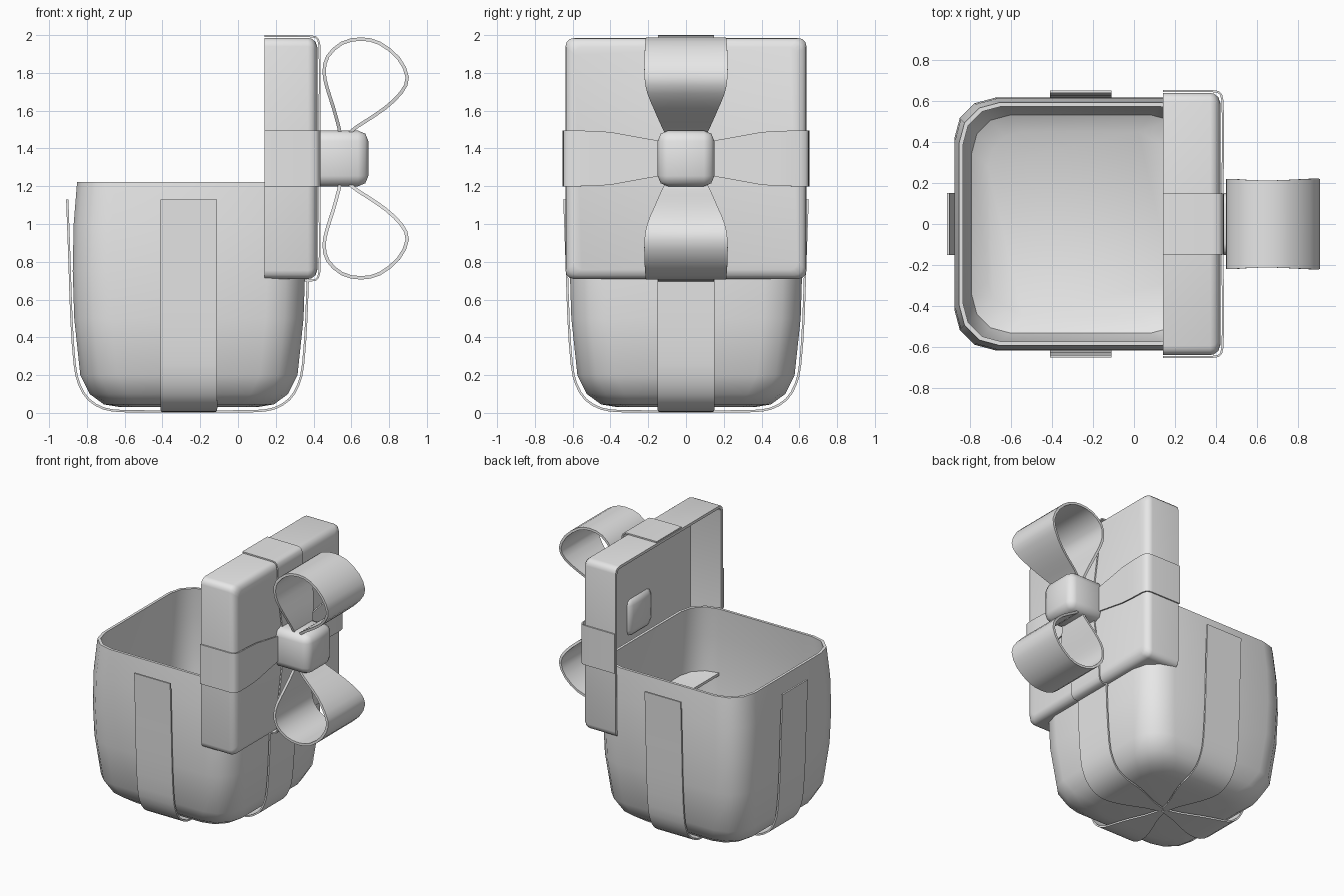
import bpy, bmesh, math
from mathutils import Vector

if "Cube" in bpy.data.objects:
    bpy.data.objects.remove(bpy.data.objects["Cube"])

CX = -0.26      # box centre in x
LZ = 1.347      # lid and bow centre in z

grey = bpy.data.materials.new("plain grey")
grey.diffuse_color = (0.8, 0.8, 0.8, 1)
grey.use_nodes = True
grey.node_tree.nodes["Principled BSDF"].inputs["Base Color"].default_value = grey.diffuse_color


def finish(name, bm, thickness=0, angle=40):
    bmesh.ops.recalc_face_normals(bm, faces=bm.faces)
    me = bpy.data.meshes.new(name)
    bm.to_mesh(me)
    bm.free()
    ob = bpy.data.objects.new(name, me)
    bpy.context.collection.objects.link(ob)
    me.materials.append(grey)
    bpy.ops.object.select_all(action='DESELECT')
    ob.select_set(True)
    bpy.context.view_layer.objects.active = ob
    if thickness:
        mod = ob.modifiers.new("thickness", 'SOLIDIFY')
        mod.thickness = thickness
        mod.offset = 0
        bpy.ops.object.modifier_apply(modifier=mod.name)
    bpy.ops.object.shade_smooth_by_angle(angle=math.radians(angle))
    return ob


def rounded_square(half, r, seg=3):
    pts = []
    for q in range(4):
        a0 = q * math.pi / 2
        c = Vector((half - r, half - r))
        c = Vector((c.x * (1 if q in (0, 3) else -1), c.y * (1 if q < 2 else -1)))
        for i in range(seg + 1):
            a = a0 + i * math.pi / 2 / seg
            pts.append((c.x + r * math.cos(a), c.y + r * math.sin(a)))
    return pts


def loft(name, rings, place):
    """Skin rounded squares given as (level, half width, corner radius)."""
    bm = bmesh.new()
    loops = [[bm.verts.new(place(u, v, lev)) for u, v in rounded_square(h, r)]
             for lev, h, r in rings]
    for a, b in zip(loops, loops[1:]):
        n = len(a)
        for i in range(n):
            bm.faces.new((a[i], a[(i + 1) % n], b[(i + 1) % n], b[i]))
    bm.faces.new(loops[0])
    bm.faces.new(loops[-1])
    return finish(name, bm)


def smooth_path(pts, n=3):
    """Catmull-Rom interpolation of (u, v, half width) points."""
    p = [Vector(q) for q in pts]
    p = [2 * p[0] - p[1]] + p + [2 * p[-1] - p[-2]]
    out = []
    for i in range(1, len(p) - 2):
        a, b, c, d = p[i - 1:i + 3]
        for k in range(n):
            t = k / n
            out.append(0.5 * (2 * b + (c - a) * t + (2 * a - 5 * b + 4 * c - d) * t * t
                              + (3 * b - a - 3 * c + d) * t ** 3))
    return out + [p[-2]]


def strip(name, path, place, thickness):
    bm = bmesh.new()
    rows = [[bm.verts.new(place(u, v, w * s)) for s in (-1, 0, 1)] for u, v, w in path]
    for a, b in zip(rows, rows[1:]):
        for i in (0, 1):
            bm.faces.new((a[i], a[i + 1], b[i + 1], b[i]))
    return finish(name, bm, thickness)


# open box: outside from the bottom up, over the rim, down to the inner floor
outer = [(0.03, 0.36, 0.16), (0.045, 0.45, 0.18), (0.10, 0.525, 0.2), (0.2, 0.575, 0.2),
         (0.5, 0.607, 0.2), (0.75, 0.615, 0.2), (1.0, 0.61, 0.2), (1.222, 0.592, 0.2)]
inner = [(1.222, 0.572, 0.185), (1.0, 0.588, 0.185), (0.75, 0.593, 0.185),
         (0.5, 0.585, 0.185), (0.2, 0.553, 0.185), (0.12, 0.53, 0.185), (0.07, 0.45, 0.17)]
loft("box", outer + inner, lambda u, v, z: (CX + u, v, z))

# opened lid standing on its side
loft("lid", [(0.395, 0.618, 0.03), (0.14, 0.618, 0.03), (0.14, 0.638, 0.045),
             (0.37, 0.638, 0.045), (0.39, 0.634, 0.045), (0.41, 0.618, 0.045),
             (0.42, 0.59, 0.04)],
     lambda u, v, x: (x, u, LZ + v))

# four ribbons climbing the box sides and narrowing under its base
side = [(0.01, 0.008, 0.02), (0.12, 0.008, 0.05), (0.25, 0.008, 0.105), (0.36, 0.010, 0.14),
        (0.45, 0.023, 0.15), (0.53, 0.07, 0.15), (0.58, 0.15, 0.15), (0.605, 0.26, 0.15),
        (0.622, 0.5, 0.15), (0.632, 0.8, 0.15), (0.644, 1.13, 0.15)]
for i, nm in enumerate(("right", "back", "left", "front")):
    c, s = round(math.cos(i * math.pi / 2)), round(math.sin(i * math.pi / 2))
    strip("box_ribbon_" + nm, smooth_path(side, 2),
          lambda u, v, w: (CX + c * u - s * w, s * u + c * w, v), 0.012)

# four ribbons wrapping the lid and narrowing toward the knot
wrap = [(0.03, 0.43, 0.085), (0.15, 0.431, 0.095), (0.28, 0.432, 0.118), (0.4, 0.433, 0.14),
        (0.5, 0.433, 0.146), (0.6, 0.431, 0.148), (0.63, 0.424, 0.148), (0.643, 0.41, 0.148),
        (0.647, 0.38, 0.148), (0.648, 0.14, 0.148)]
for i, nm in enumerate(("back", "top", "front", "bottom")):
    c, s = round(math.cos(i * math.pi / 2)), round(math.sin(i * math.pi / 2))
    strip("lid_ribbon_" + nm, wrap,
          lambda u, v, w: (v, c * u - s * w, LZ + s * u + c * w), 0.01)

# two bow loops, mirrored about the lid centre
loop = [(0.55, 0.08, 0.09), (0.535, 0.16, 0.115), (0.505, 0.27, 0.165), (0.47, 0.38, 0.205),
        (0.456, 0.46, 0.217), (0.475, 0.54, 0.22), (0.55, 0.61, 0.215), (0.65, 0.632, 0.212),
        (0.75, 0.61, 0.215), (0.85, 0.53, 0.22), (0.896, 0.43, 0.22), (0.865, 0.35, 0.205),
        (0.78, 0.268, 0.17), (0.68, 0.2, 0.14), (0.6, 0.145, 0.115), (0.56, 0.08, 0.09)]
for nm, s in (("upper", 1), ("lower", -1)):
    strip("bow_loop_" + nm, smooth_path(loop, 2),
          lambda u, v, w: (u, w, LZ + s * v), 0.018)

# knot passing through the lid
bm = bmesh.new()
bmesh.ops.create_cube(bm, size=1)
for v in bm.verts:
    v.co = (0.53 + v.co.x * 0.32, v.co.y * 0.3, LZ + v.co.z * 0.295)
bmesh.ops.bevel(bm, geom=bm.edges[:], offset=0.055, segments=2, profile=0.5,
                affect='EDGES')
finish("bow_knot", bm, angle=50)
